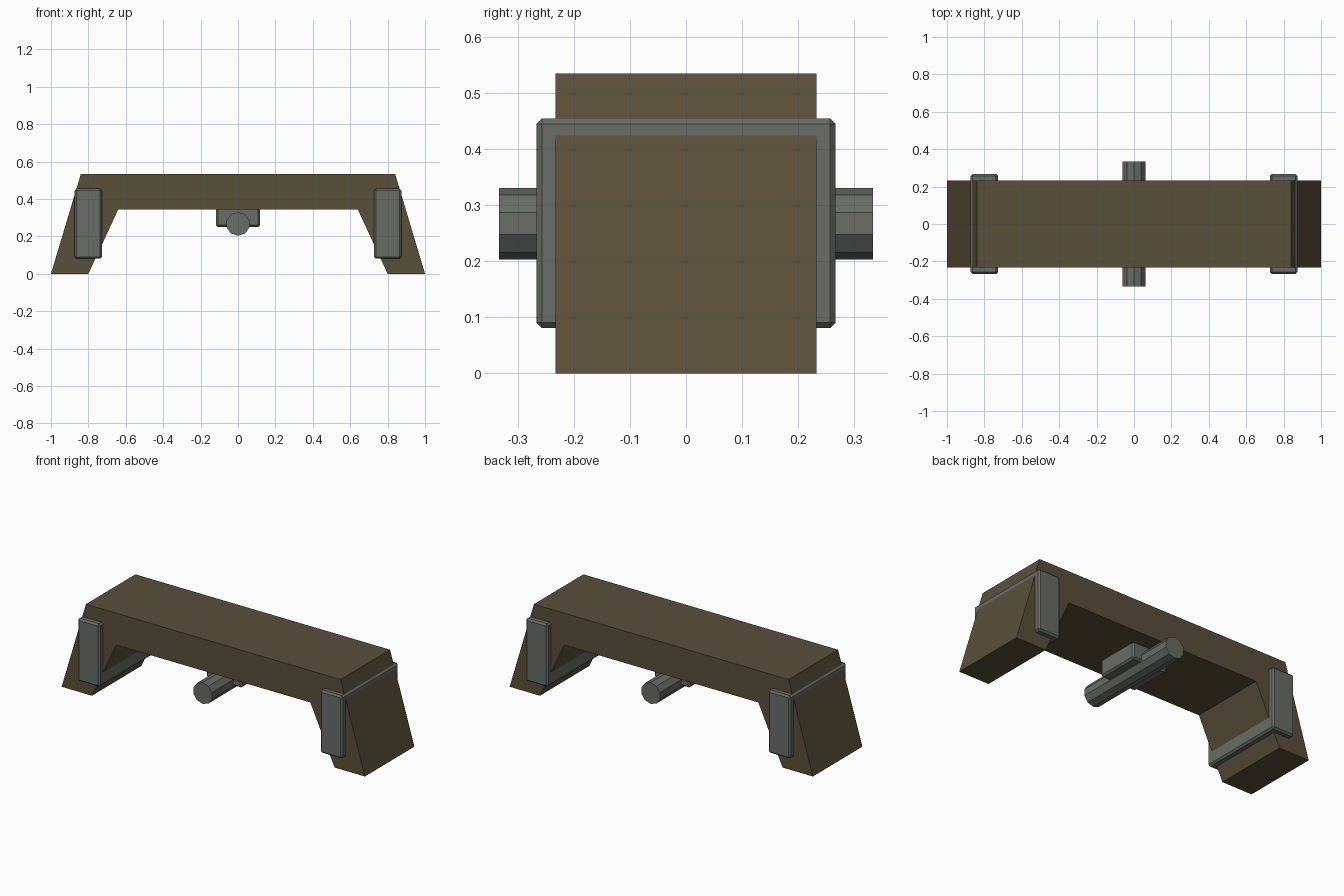
import bpy, bmesh, math

if "Cube" in bpy.data.objects:
    bpy.data.objects.remove(bpy.data.objects["Cube"])


def material(name, rgb):
    m = bpy.data.materials.new(name)
    m.diffuse_color = (*rgb, 1)
    m.use_nodes = True
    m.node_tree.nodes["Principled BSDF"].inputs["Base Color"].default_value = m.diffuse_color
    return m


WOOD = material("dark_wood", (0.100, 0.080, 0.043))
METAL = material("grey_metal", (0.138, 0.150, 0.133))


def prism(name, profile, half_depth, mat):
    """Extrude an (x, z) profile symmetrically along y."""
    bm = bmesh.new()
    face = bm.faces.new([bm.verts.new((x, -half_depth, z)) for x, z in profile])
    ext = bmesh.ops.extrude_face_region(bm, geom=[face], use_keep_orig=True)
    verts = [v for v in ext["geom"] if isinstance(v, bmesh.types.BMVert)]
    bmesh.ops.translate(bm, verts=verts, vec=(0, 2 * half_depth, 0))
    bmesh.ops.recalc_face_normals(bm, faces=bm.faces)
    mesh = bpy.data.meshes.new(name)
    bm.to_mesh(mesh)
    bm.free()
    mesh.materials.append(mat)
    obj = bpy.data.objects.new(name, mesh)
    bpy.context.collection.objects.link(obj)
    return obj


def chamfered_box(name, x0, x1, z0, z1, half_depth, mat):
    obj = prism(name, [(x0, z0), (x1, z0), (x1, z1), (x0, z1)], half_depth, mat)
    bevel = obj.modifiers.new("chamfer", "BEVEL")
    bevel.width = 0.01
    bevel.segments = 1
    return obj


# Wooden beam with two splayed legs
half = [(1, 0), (0.8, 0), (0.64, 0.345)]
outline = ([(-0.84, 0.535), (0.84, 0.535)] + half
           + [(-x, z) for x, z in reversed(half)])
prism("wooden_frame", outline, 0.233, WOOD)

# Metal bands around the legs
chamfered_box("left_band", -0.873, -0.727, 0.081, 0.455, 0.267, METAL)
chamfered_box("right_band", 0.727, 0.873, 0.081, 0.455, 0.267, METAL)

# Mounting block and ten-sided pin under the beam
chamfered_box("mounting_block", -0.117, 0.117, 0.25, 0.36, 0.133, METAL)
R = 0.0635
pin = [(R * math.sin(i * math.tau / 10), 0.267 + R * math.cos(i * math.tau / 10))
       for i in range(10)]
prism("pin", pin, 0.333, METAL)
